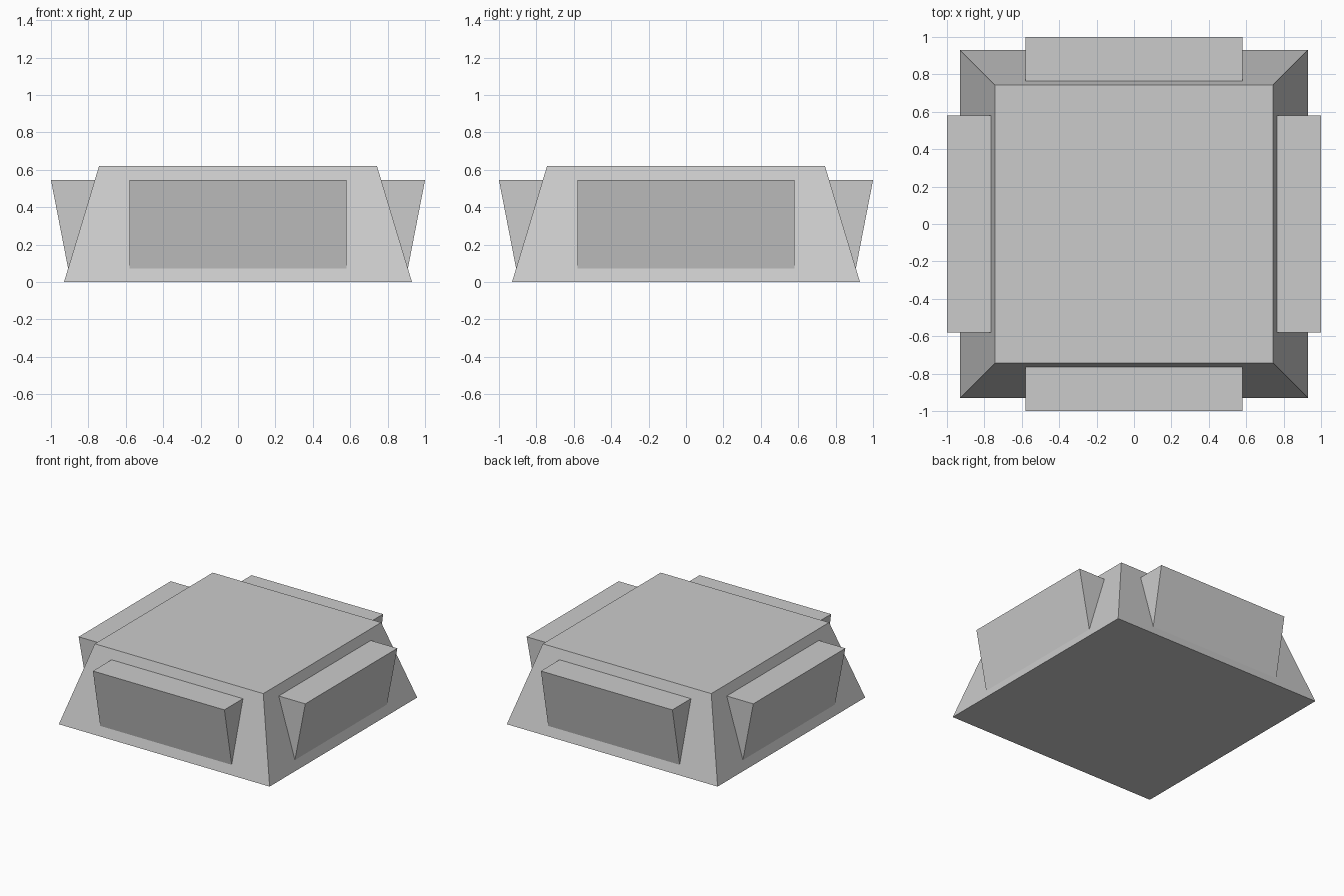
import bpy, bmesh, math
from mathutils import Matrix

if "Cube" in bpy.data.objects:
    bpy.data.objects.remove(bpy.data.objects["Cube"])


def make_object(name, bm):
    bmesh.ops.recalc_face_normals(bm, faces=bm.faces)
    mesh = bpy.data.meshes.new(name)
    bm.to_mesh(mesh)
    bm.free()
    obj = bpy.data.objects.new(name, mesh)
    bpy.context.collection.objects.link(obj)


# Tapered square body
HEIGHT, BASE, TOP = 0.62, 0.93, 0.743
bm = bmesh.new()
bmesh.ops.create_cone(bm, cap_ends=True, segments=4,
                      radius1=BASE * math.sqrt(2), radius2=TOP * math.sqrt(2), depth=HEIGHT,
                      matrix=Matrix.Translation((0, 0, HEIGHT / 2)) @ Matrix.Rotation(math.pi / 4, 4, 'Z'))
make_object("tapered_body", bm)

# Wedge ledge on each side: (distance out, z) profile sunk slightly into the slope
PROFILE = [(0.755, 0.545), (1.0, 0.545), (0.904, 0.05)]
HALF_WIDTH = 0.58
for i, side in enumerate(("right", "back", "left", "front")):
    bm = bmesh.new()
    face = bm.faces.new([bm.verts.new((x, -HALF_WIDTH, z)) for x, z in PROFILE])
    ext = bmesh.ops.extrude_face_region(bm, geom=[face], use_keep_orig=True)
    verts = [g for g in ext["geom"] if isinstance(g, bmesh.types.BMVert)]
    bmesh.ops.translate(bm, verts=verts, vec=(0, 2 * HALF_WIDTH, 0))
    bmesh.ops.rotate(bm, verts=bm.verts, cent=(0, 0, 0),
                     matrix=Matrix.Rotation(i * math.pi / 2, 3, 'Z'))
    make_object(side + "_wedge", bm)
